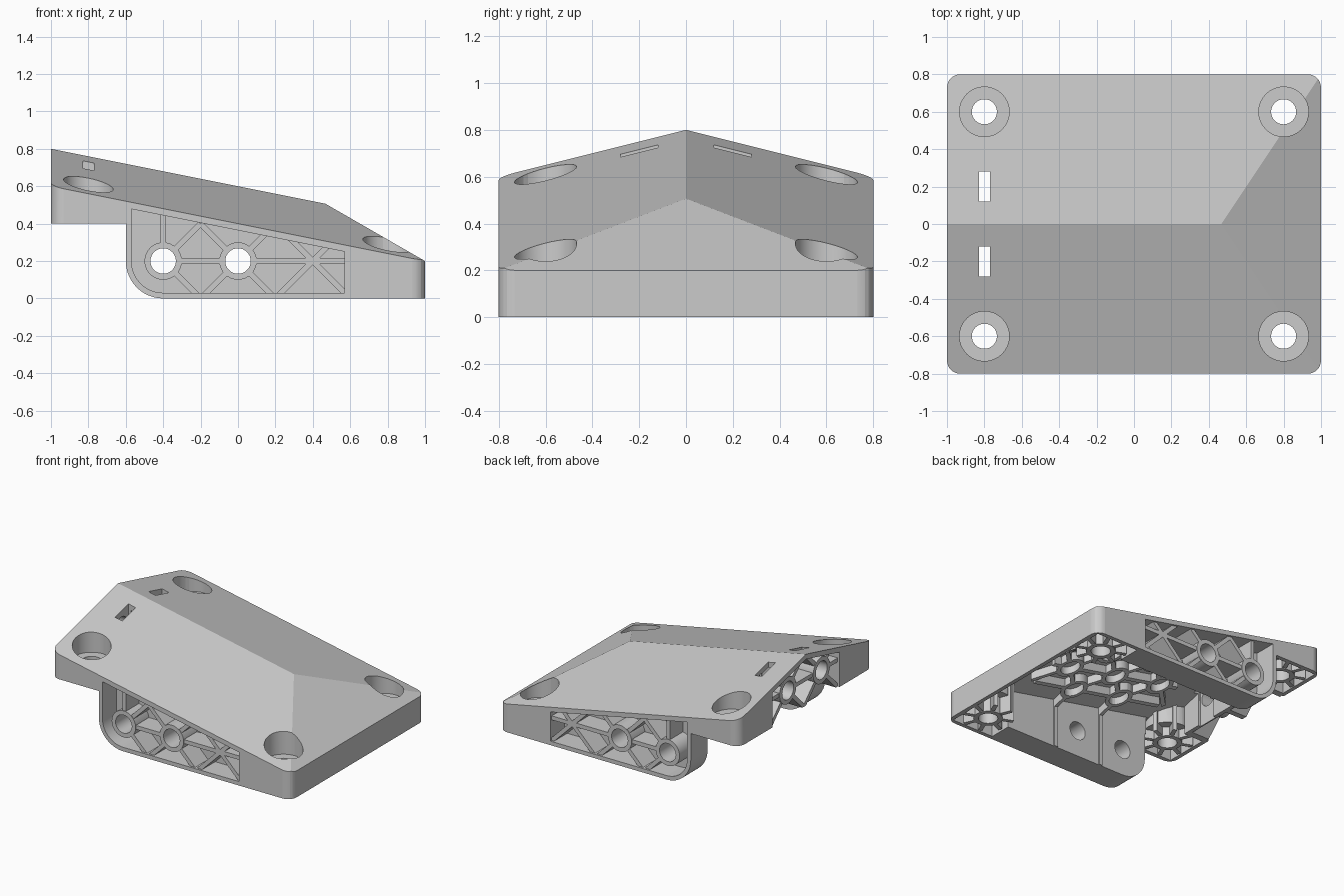
import bpy, bmesh
from math import sin, cos, radians, hypot

if "Cube" in bpy.data.objects:
    bpy.data.objects.remove(bpy.data.objects["Cube"])


def circle(c, r, n=32, a0=0, a1=360):
    full = a1 - a0 == 360
    k = n if full else n + 1
    return [(c[0] + r * cos(radians(a0 + (a1 - a0) * i / n)),
             c[1] + r * sin(radians(a0 + (a1 - a0) * i / n))) for i in range(k)]


def rect(x0, x1, y0, y1):
    return [(x0, y0), (x1, y0), (x1, y1), (x0, y1)]


def bar(p, q, w=0.03):
    dx, dy = q[0] - p[0], q[1] - p[1]
    s = w / 2 / hypot(dx, dy)
    nx, ny = -dy * s, dx * s
    return [(p[0] + nx, p[1] + ny), (p[0] - nx, p[1] - ny),
            (q[0] - nx, q[1] - ny), (q[0] + nx, q[1] + ny)]


def prism(pts, lo, hi, axis='z', name='cutter', roof=None):
    """Extrude a 2D outline; 'roof' trims it that far below the sloped top."""
    place = {'z': lambda a, b, c: (a, b, c), 'y': lambda a, b, c: (a, c, b),
             'x': lambda a, b, c: (c, a, b)}[axis]
    bm = bmesh.new()
    low = [bm.verts.new(place(a, b, lo)) for a, b in pts]
    top = [bm.verts.new(place(a, b, hi)) for a, b in pts]
    bm.faces.new(low)
    bm.faces.new(top)
    for i in range(len(pts)):
        j = (i + 1) % len(pts)
        bm.faces.new((low[i], low[j], top[j], top[i]))
    bmesh.ops.recalc_face_normals(bm, faces=bm.faces)
    if roof is not None:
        for co, no in (((0, 0, 0.6 - roof), (0.2, 0.25, 1)),
                       ((1, 0, 0.2 - roof), (0.575, 0, 1))):
            bmesh.ops.bisect_plane(bm, geom=bm.verts[:] + bm.edges[:] + bm.faces[:],
                                   plane_co=co, plane_no=no, clear_outer=True)
            edges = [e for e in bm.edges if e.is_boundary]
            if edges:
                bmesh.ops.holes_fill(bm, edges=edges, sides=0)
        bmesh.ops.recalc_face_normals(bm, faces=bm.faces)
    me = bpy.data.meshes.new(name)
    bm.to_mesh(me)
    bm.free()
    ob = bpy.data.objects.new(name, me)
    bpy.context.collection.objects.link(ob)
    return ob


def cut(target, cutter):
    m = target.modifiers.new('cut', 'BOOLEAN')
    m.operation, m.solver, m.object = 'DIFFERENCE', 'EXACT', cutter
    bpy.context.view_layer.objects.active = target
    bpy.ops.object.modifier_apply(modifier=m.name)
    bpy.data.objects.remove(cutter)


# Half of the sloped panel (y > 0), mirrored at the end
outline = [(-1, -0.05), (1, -0.05)] + circle((0.93, 0.73), 0.07, 6, 0, 90) \
    + circle((-0.93, 0.73), 0.07, 6, 90, 180)
body = prism(outline, 0, 1.5, name='sloped_panel', roof=0)

# Raised rear underside with the rounded corner of the side plate
cut(body, prism([(-1.2, -0.1), (-0.4, -0.1)] + circle((-0.4, 0.2), 0.2, 12, 270, 180)
                + [(-0.6, 0.4), (-1.2, 0.4)], -0.2, 1, 'y'))

# Corner screw seats: x, underside z, seat floor z
seats = [(0.8, 0.0, 0.16), (-0.8, 0.4, 0.5)]


def keep_seats(cavity):
    for x, base, floor in seats:
        cut(cavity, prism(circle((x, 0.6), 0.165), floor - 0.03, 1.6))
        cut(cavity, prism(circle((x, 0.6), 0.1), base, 1.7))
        for k in range(4):
            dx, dy = 0.18 * cos(radians(45 * k + 22.5)), 0.18 * sin(radians(45 * k + 22.5))
            cut(cavity, prism(bar((x - dx, 0.6 - dy), (x + dx, 0.6 + dy)), base + 0.005, 1.65))


# Underside cavity with ceiling rings and ribs
cut(body, prism(rect(-0.6, 0.62, -0.1, 0.59), -0.15, 1.5, roof=0.1))
centre = prism(rect(-0.81, 0.97, -0.1, 0.6), -0.1, 1.5, roof=0.04)
rings = [(x, 0.2) for x in (-0.4, 0, 0.4)] + [(x, y) for x in (-0.2, 0.2) for y in (0, 0.4)]
for p in rings:
    cut(centre, prism(circle(p, 0.095, 20), -0.2, 1.6))
for x in (-0.4, 0, 0.4):
    for d in (-1, 1):
        cut(centre, prism(bar((x - 0.19, 0.2 - 0.19 * d), (x + 0.19, 0.2 + 0.19 * d)), -0.2, 1.7))
for y in (0, 0.2, 0.4):
    cut(centre, prism(bar((-0.55, y), (0.55, y)), -0.2, 1.75))
for x in (-0.2, 0.2):
    cut(centre, prism(bar((x, 0.4), (x, 0.7)), -0.2, 1.8))
keep_seats(centre)
cut(body, centre)
for p in rings:
    cut(body, prism(circle(p, 0.067, 20), -0.2, 1.5, roof=0.045))

# Corner cavities
for box in ((0.62, 0.968, 0.4, 0.77), (-0.97, -0.61, 0.43, 0.768)):
    corner = prism(rect(*box), -0.12, 1.5, roof=0.042)
    keep_seats(corner)
    cut(body, corner)

# Side plate pocket with truss ribs and pin bosses
pocket = prism(circle((-0.4, 0.2), 0.17, 12, 180, 270)
               + [(0.57, 0.03), (0.57, 0.25), (-0.57, 0.478)], 0.63, 0.9, 'y')
for x in (-0.4, 0):
    cut(pocket, prism(circle((x, 0.2), 0.1), 0.5, 0.79, 'y'))
zig = [-0.4, -0.2, 0, 0.2, 0.4, 0.6]
ribs = [((-0.4, 0.2), (0.7, 0.2)), ((-0.4, 0.2), (-0.4, 0.6))]
for i in range(5):
    for s in (-0.2, 0.2):
        ribs.append(((zig[i], 0.2 + s * (i % 2)), (zig[i + 1], 0.2 + s * ((i + 1) % 2))))
for p, q in ribs:
    cut(pocket, prism(bar(p, q), 0.5, 0.785, 'y'))
cut(body, pocket)
for x in (-0.4, 0):
    cut(body, prism(circle((x, 0.2), 0.068), 0.5, 0.9, 'y'))

# Rear end pocket with a pin boss and ribs
rear = prism(rect(-1.1, -0.84, -0.1, 0.4), 0.3, 1.5, roof=0.038)
cut(rear, prism(circle((0.2, 0.6), 0.1), -0.99, -0.7, 'x'))
for p, q in (((-0.2, 0.6), (0.5, 0.6)), ((0, 0.4), (0.4, 0.8)), ((0, 0.8), (0.4, 0.4))):
    cut(rear, prism(bar(p, q), -0.985, -0.7, 'x'))
cut(body, rear)
cut(body, prism(circle((0.2, 0.6), 0.068), -1.1, -0.75, 'x'))

# Clip slot and screw seats through the roof
cut(body, prism(rect(-0.83, -0.77, 0.12, 0.28), -0.1, 1.2))
for x, base, floor in seats:
    cut(body, prism(circle((x, 0.6), 0.133), floor, 1.3))
    cut(body, prism(circle((x, 0.6), 0.067), -0.1, 1.4))

# Trim at the ridge and mirror
bm = bmesh.new()
bm.from_mesh(body.data)
bmesh.ops.bisect_plane(bm, geom=bm.verts[:] + bm.edges[:] + bm.faces[:],
                       plane_co=(0, 0, 0), plane_no=(0, 1, 0), clear_inner=True)
bm.to_mesh(body.data)
bm.free()
m = body.modifiers.new('mirror', 'MIRROR')
m.use_axis = (False, True, False)
m.merge_threshold = 0.0005
bpy.ops.object.select_all(action='DESELECT')
body.select_set(True)
bpy.context.view_layer.objects.active = body
bpy.ops.object.modifier_apply(modifier=m.name)
bpy.ops.object.shade_smooth_by_angle(angle=radians(25))
for p in body.data.polygons:
    if len(p.vertices) > 4 or p.area > 0.05:
        p.use_smooth = False
